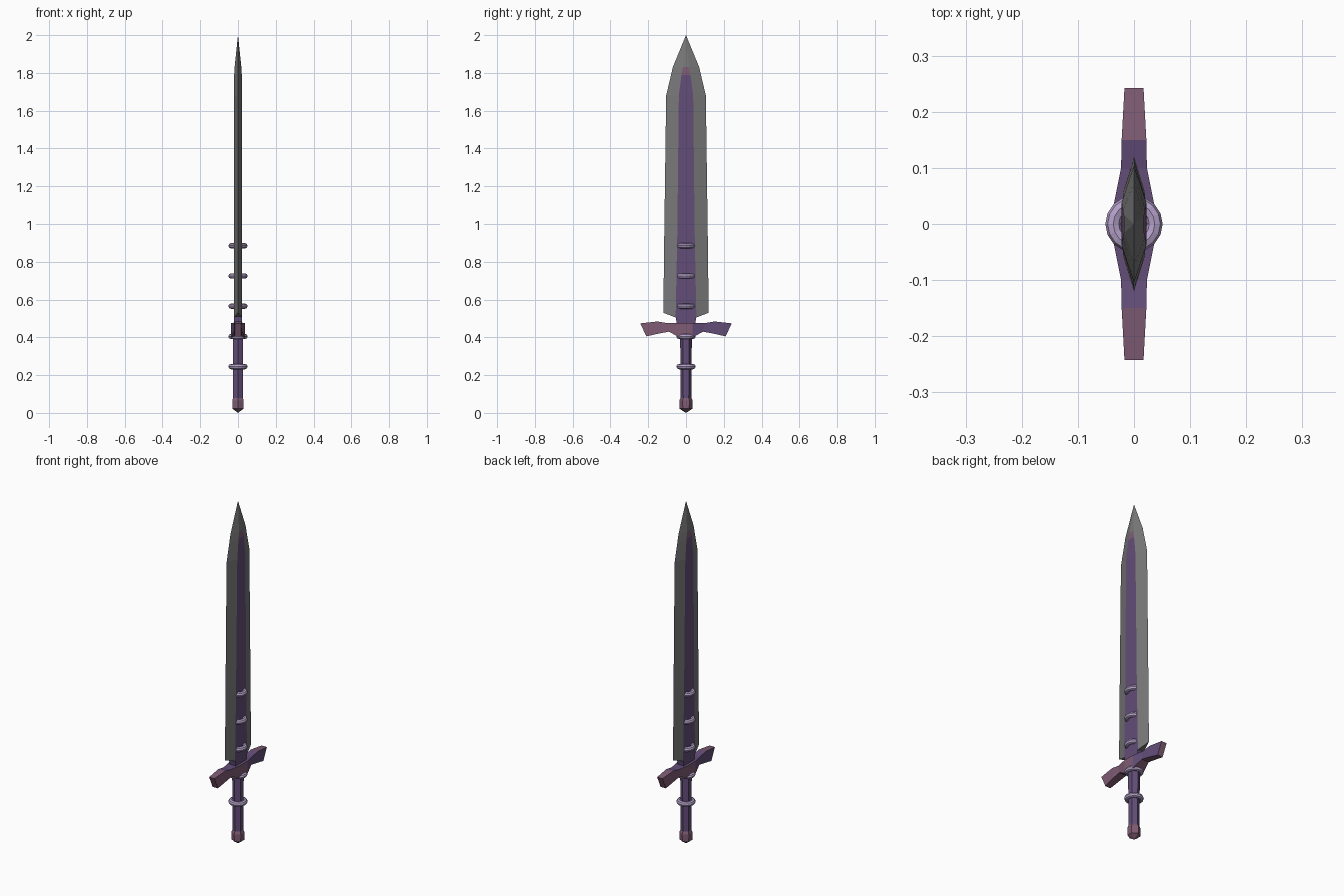
import bpy, bmesh, math

if "Cube" in bpy.data.objects:
    bpy.data.objects.remove(bpy.data.objects["Cube"])


def material(name, rgb):
    m = bpy.data.materials.new(name)
    m.diffuse_color = (*rgb, 1)
    m.use_nodes = True
    m.node_tree.nodes["Principled BSDF"].inputs["Base Color"].default_value = m.diffuse_color
    return m


STEEL = material("grey steel", (0.19, 0.19, 0.195))
PURPLE = material("deep purple", (0.125, 0.075, 0.19))
MAUVE = material("dusty mauve", (0.215, 0.107, 0.175))
LAVENDER = material("pale lavender", (0.46, 0.36, 0.59))


def loft(name, rings, mats, rule=None):
    """Skin closed rings of points; a one-point ring makes a tip."""
    bm = bmesh.new()
    loops = [[bm.verts.new(p) for p in r] for r in rings]
    for a, b in zip(loops, loops[1:]):
        n = max(len(a), len(b))
        for i in range(n):
            j = (i + 1) % n
            corners = [a[i % len(a)], a[j % len(a)], b[j % len(b)], b[i % len(b)]]
            bm.faces.new(list(dict.fromkeys(corners)))
    for end in (loops[0], loops[-1]):
        if len(end) > 2:
            bm.faces.new(end)
    bmesh.ops.recalc_face_normals(bm, faces=bm.faces)
    bm.normal_update()
    if rule:
        for f in bm.faces:
            f.material_index = rule(f.calc_center_median(), f.normal)
    me = bpy.data.meshes.new(name)
    bm.to_mesh(me)
    bm.free()
    for m in mats:
        me.materials.append(m)
    ob = bpy.data.objects.new(name, me)
    bpy.context.collection.objects.link(ob)
    return ob


# Blade: flat purple centre strip between two bevelled steel edges
def blade_ring(z_edge, edge, z_strip, strip, t):
    return [(0, edge, z_edge), (t, strip, z_strip), (t, -strip, z_strip),
            (0, -edge, z_edge), (-t, -strip, z_strip), (-t, strip, z_strip)]


def blade_colour(c, n):
    if abs(c.y) < 0.005 and abs(n.x) > 0.7 and c.z < 1.84:
        return 2 if c.z > 1.79 else 1
    return 0


loft("blade", [
    blade_ring(0.53, 0.12, 0.505, 0.055, 0.020),
    blade_ring(0.95, 0.115, 0.95, 0.046, 0.020),
    blade_ring(1.68, 0.105, 1.68, 0.038, 0.022),
    blade_ring(1.79, 0.079, 1.79, 0.024, 0.020),
    blade_ring(1.83, 0.070, 1.83, 0.016, 0.018),
    [(0, 0, 2.0)],
], [STEEL, PURPLE, MAUVE], blade_colour)


# Blade neck running down into the guard
def box_ring(z, x, y):
    return [(x, y, z), (x, -y, z), (-x, -y, z), (-x, y, z)]


loft("blade_neck", [box_ring(0.45, 0.02, 0.045), box_ring(0.51, 0.02, 0.055)], [PURPLE])

# Cross guard: (y low, z low, y high, z high, half thickness) per station
half = [(0.035, 0.40, 0.035, 0.475, 0.036), (0.09, 0.43, 0.10, 0.475, 0.023),
        (0.145, 0.42, 0.15, 0.484, 0.022), (0.21, 0.405, 0.242, 0.474, 0.017)]
stations = [(-a, b, -c, d, x) for a, b, c, d, x in reversed(half)] + half


def guard_colour(c, n):
    if n.z > 0.6:
        return 0 if abs(c.y) < 0.15 else 1
    if abs(n.x) > 0.5:
        return 0 if c.y * n.x > 0.04 else 1
    return 1


loft("guard", [[(x, yl, zl), (x, yh, zh), (-x, yh, zh), (-x, yl, zl)]
               for yl, zl, yh, zh, x in stations], [PURPLE, MAUVE], guard_colour)


# Grip and pommel: six-sided, corners pointing along y
def hex_ring(z, r):
    return [(r * math.sin(i * math.pi / 3), r * math.cos(i * math.pi / 3), z)
            for i in range(6)]


loft("grip", [hex_ring(0.07, 0.029), hex_ring(0.45, 0.031)], [PURPLE])
loft("pommel", [[(0, 0, 0)], hex_ring(0.022, 0.034), hex_ring(0.065, 0.035),
                hex_ring(0.08, 0.029)], [MAUVE])

# Rings: two round the grip, three round the lower blade
for i in range(5):
    bpy.ops.mesh.primitive_torus_add(
        major_segments=16, minor_segments=8, major_radius=0.037,
        minor_radius=0.014, location=(0, 0, 0.245 + 0.16 * i))
    ring = bpy.context.object
    ring.name = f"ring_{i + 1}"
    ring.data.materials.append(LAVENDER)
